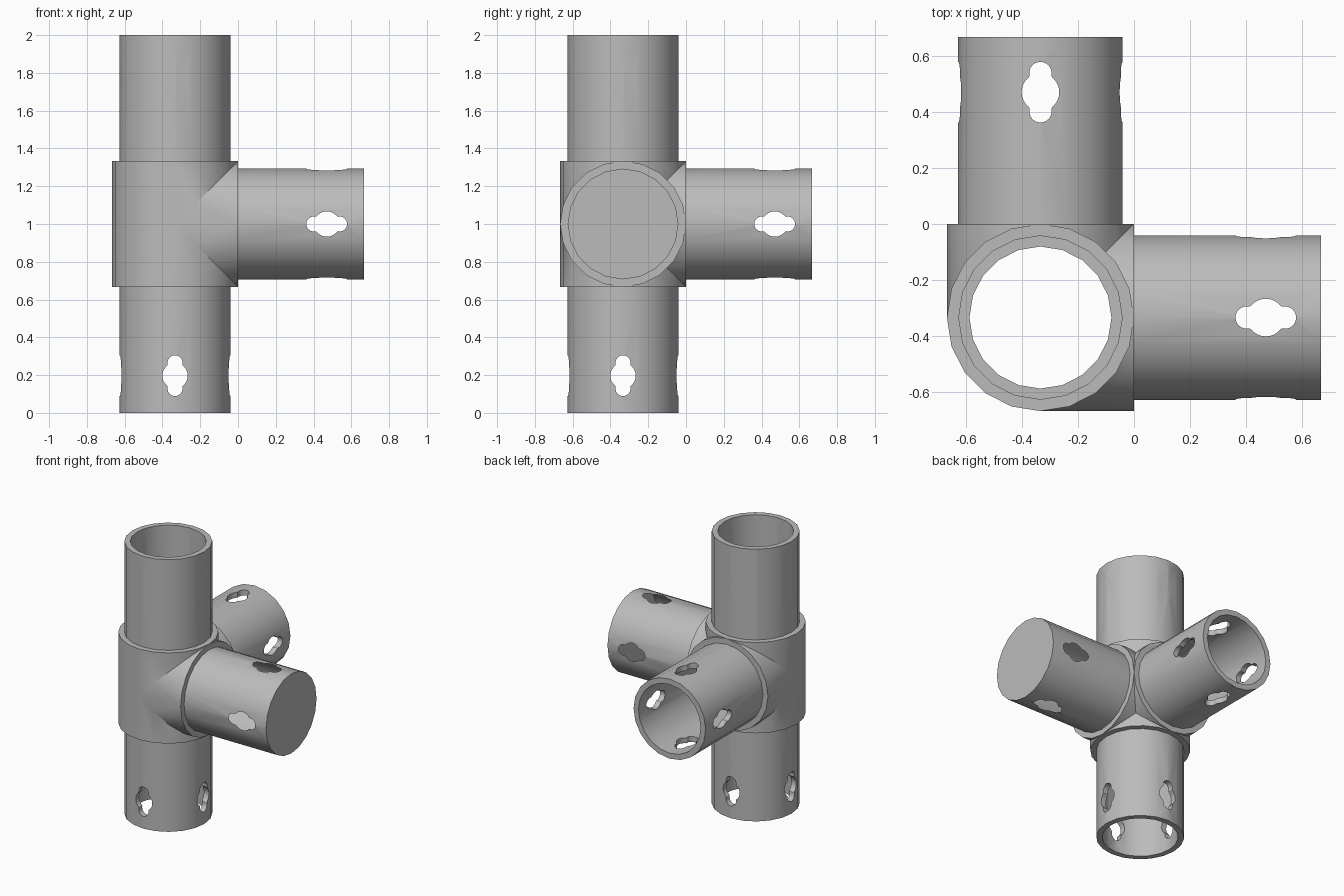
import bpy
import bmesh
from math import sin, cos, pi, sqrt, radians
from mathutils import Vector, Matrix

cube = bpy.data.objects.get("Cube")
if cube:
    bpy.data.objects.remove(cube, do_unlink=True)

third = 1 / 3
CENTRE = Vector((-third, -third, 1))
X, Y, Z = Vector((1, 0, 0)), Vector((0, 1, 0)), Vector((0, 0, 1))
HUB_R, TUBE_R, BORE_R = third, 0.293, 0.253
SIDES = 20

grey = bpy.data.materials.new("plain grey")
grey.use_nodes = True
grey.diffuse_color = (0.5, 0.5, 0.5, 1)
grey.node_tree.nodes["Principled BSDF"].inputs["Base Color"].default_value = (0.5, 0.5, 0.5, 1)


def prism(name, outline, along, side, start, end, origin=CENTRE):
    """Extrude an outline drawn on (side, along x side) along an axis."""
    bm = bmesh.new()
    face = bm.faces.new([bm.verts.new((u, v, start)) for u, v in outline])
    top = bmesh.ops.extrude_face_region(bm, geom=[face])["geom"]
    bmesh.ops.translate(bm, vec=(0, 0, end - start),
                        verts=[g for g in top if isinstance(g, bmesh.types.BMVert)])
    frame = Matrix((side, along.cross(side), along)).transposed().to_4x4()
    bm.transform(Matrix.Translation(origin) @ frame)
    bmesh.ops.recalc_face_normals(bm, faces=bm.faces)
    mesh = bpy.data.meshes.new(name)
    bm.to_mesh(mesh)
    bm.free()
    mesh.materials.append(grey)
    obj = bpy.data.objects.new(name, mesh)
    bpy.context.collection.objects.link(obj)
    return obj


def rod(name, radius, along, start, end):
    ring = [(radius * cos(2 * pi * i / SIDES), radius * sin(2 * pi * i / SIDES))
            for i in range(SIDES)]
    return prism(name, ring, along, X if along != X else Y, start, end)


def keyhole_outline(big=0.067, small=0.04, offset=0.068, steps=64):
    """A round hole with a smaller lobe at each end."""
    points = []
    for i in range(steps):
        a = 2 * pi * i / steps
        r, reach = big, small ** 2 - (offset * sin(a)) ** 2
        if reach > 0:
            r = max(r, offset * abs(cos(a)) + sqrt(reach))
        points.append((r * cos(a), r * sin(a)))
    return points


def combine(target, tool, operation):
    mod = target.modifiers.new(operation.lower(), 'BOOLEAN')
    mod.operation, mod.solver, mod.object = operation, 'EXACT', tool
    bpy.context.view_layer.objects.active = target
    bpy.ops.object.modifier_apply(modifier=mod.name)
    bpy.data.objects.remove(tool, do_unlink=True)


# Hub sleeve and its two side sleeves
connector = rod("pipe_connector", HUB_R, Z, -third, third)
for axis in (X, Y):
    combine(connector, rod("side_sleeve", HUB_R, axis, 0, third), 'UNION')

# Tubes: one straight through, two at right angles
for axis, start in ((Z, -1), (X, 0.1), (Y, 0.1)):
    combine(connector, rod("tube", TUBE_R, axis, start, 1), 'UNION')

# Bores
for axis, start in ((Z, -1.1), (X, 0), (Y, 0)):
    combine(connector, rod("bore", BORE_R, axis, start, 1.1), 'DIFFERENCE')

# Keyholes drilled crosswise near each tube end
for arm in (X, Y, Z, -Z):
    for drill in (X, Y, Z):
        if abs(arm.dot(drill)) < 0.5:
            hole = prism("keyhole", keyhole_outline(), drill, arm, -0.4, 0.4,
                         CENTRE + arm * 0.803)
            combine(connector, hole, 'DIFFERENCE')

# Smooth tube walls with crisp rims
bpy.ops.object.select_all(action='DESELECT')
connector.select_set(True)
bpy.context.view_layer.objects.active = connector
bpy.ops.object.shade_smooth_by_angle(angle=radians(30))
